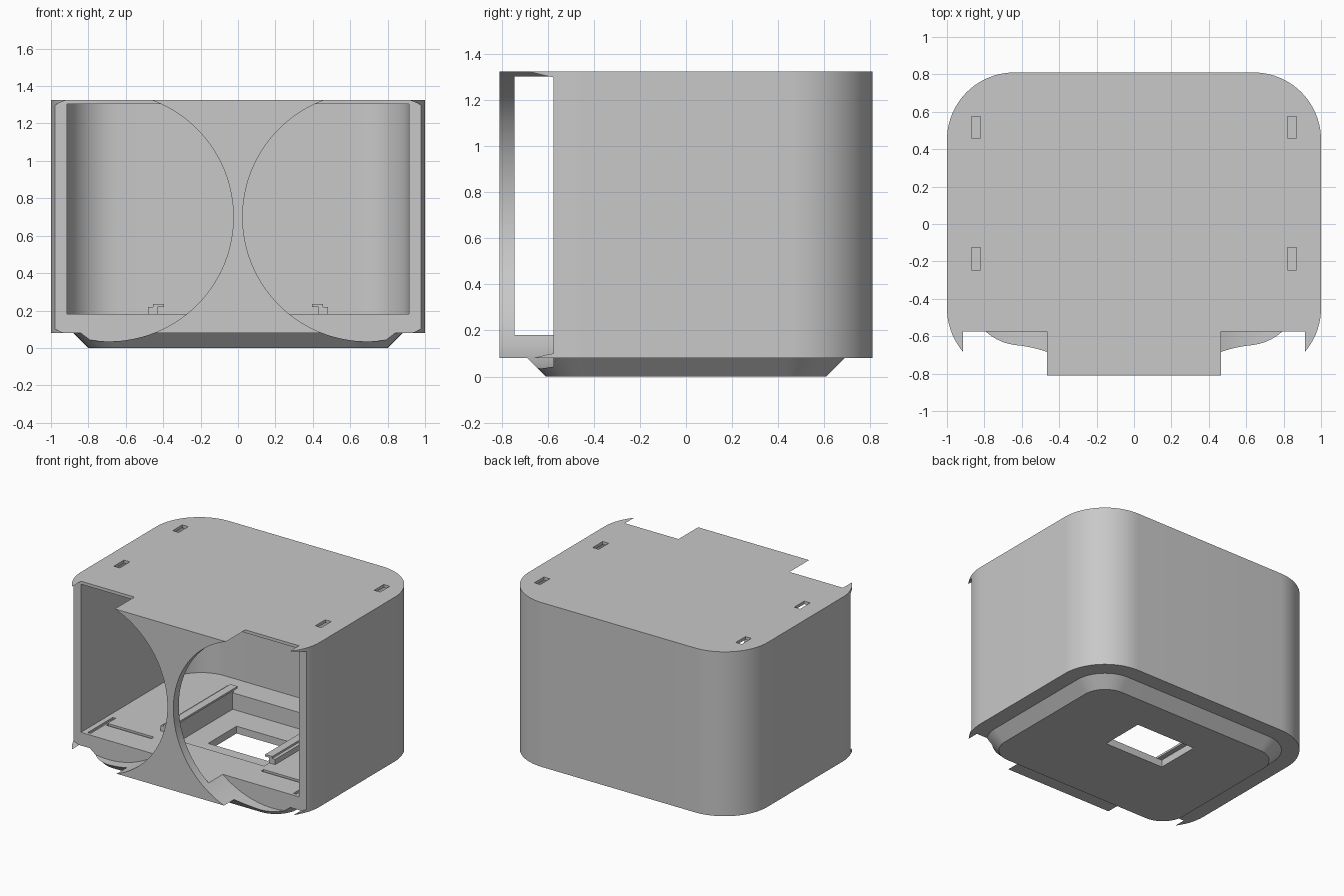
import bpy, bmesh, math
from mathutils import Matrix

cube = bpy.data.objects.get("Cube")
if cube:
    bpy.data.objects.remove(cube, do_unlink=True)

grey = bpy.data.materials.new("light_grey")
grey.use_nodes = True
GREY = (0.58, 0.58, 0.58, 1)
grey.diffuse_color = GREY
grey.node_tree.nodes["Principled BSDF"].inputs["Base Color"].default_value = GREY


def add_object(name, bm):
    bm.normal_update()
    bmesh.ops.recalc_face_normals(bm, faces=bm.faces)
    mesh = bpy.data.meshes.new(name)
    bm.to_mesh(mesh)
    bm.free()
    mesh.materials.append(grey)
    obj = bpy.data.objects.new(name, mesh)
    bpy.context.collection.objects.link(obj)
    return obj


def rounded_loft(name, rings, steps=20):
    """Stack rounded rectangles given as (z, half_x, half_y, radius)."""
    bm = bmesh.new()
    loops = []
    for z, hx, hy, r in rings:
        loop = []
        for q, (sx, sy) in enumerate(((1, 1), (-1, 1), (-1, -1), (1, -1))):
            for i in range(steps + 1):
                a = (q + i / steps) * math.pi / 2
                loop.append(bm.verts.new((sx * (hx - r) + r * math.cos(a),
                                          sy * (hy - r) + r * math.sin(a), z)))
        loops.append(loop)
    n = len(loops[0])
    for low, high in zip(loops, loops[1:]):
        for i in range(n):
            j = (i + 1) % n
            bm.faces.new((low[i], low[j], high[j], high[i]))
    bm.faces.new(loops[0][::-1])
    bm.faces.new(loops[-1])
    return add_object(name, bm)


def box(name, x, y, z):
    bm = bmesh.new()
    bmesh.ops.create_cube(bm, size=1)
    for v in bm.verts:
        v.co = [lo + (c + 0.5) * (hi - lo) for c, (lo, hi) in zip(v.co, (x, y, z))]
    return add_object(name, bm)


def mirrored_box(name, x, y, z):
    return [box("left_" + name, x, y, z),
            box("right_" + name, (-x[1], -x[0]), y, z)]


def y_cylinder(name, x, z, radius, y0, y1):
    bm = bmesh.new()
    place = Matrix.Translation((x, (y0 + y1) / 2, z)) @ Matrix.Rotation(math.pi / 2, 4, 'X')
    bmesh.ops.create_cone(bm, cap_ends=True, segments=128, radius1=radius,
                          radius2=radius, depth=y1 - y0, matrix=place)
    return add_object(name, bm)


def combine(target, other, operation):
    bpy.context.view_layer.objects.active = target
    mod = target.modifiers.new("cut", 'BOOLEAN')
    mod.operation = operation
    mod.solver = 'EXACT'
    mod.object = other
    bpy.ops.object.modifier_apply(modifier=mod.name)
    bpy.data.objects.remove(other, do_unlink=True)


# Outer housing with chamfered foot
housing = rounded_loft("housing", [(0.08, 1, 0.81, 0.36), (1.326, 1, 0.81, 0.36)])
foot = rounded_loft("foot", [(0, 0.80, 0.61, 0.18), (0.08, 0.88, 0.69, 0.25),
                             (0.14, 0.88, 0.69, 0.25)])
combine(housing, foot, 'UNION')

# Two round front cut-outs
cutters = [y_cylinder(side + "_cutout", s * 0.69, 0.70, 0.665, -1.2, -0.575)
           for side, s in (("left", 1), ("right", -1))]

# Inner cavity with square front corners, floor recess and cable opening
cutters += [
    rounded_loft("cavity", [(0.18, 0.915, 0.745, 0.28), (1.303, 0.915, 0.745, 0.28)]),
    box("cavity_front", (-0.915, 0.915), (-0.745, -0.3), (0.18, 1.303)),
    box("recess", (-0.43, 0.43), (-0.30, 0.55), (0.055, 0.25)),
    box("opening", (-0.25, 0.25), (0, 0.34), (-0.1, 0.2)),
]

# Slots through the lid and shallow floor grooves
cutters += mirrored_box("front_slot", (0.82, 0.87), (-0.245, -0.125), (1.25, 1.4))
cutters += mirrored_box("back_slot", (0.82, 0.87), (0.46, 0.575), (1.25, 1.4))
cutters += mirrored_box("cross_groove", (0.46, 0.84), (-0.38, -0.35), (0.165, 0.3))
cutters += mirrored_box("side_groove", (0.85, 0.875), (-0.55, -0.25), (0.165, 0.3))

for cutter in cutters:
    combine(housing, cutter, 'DIFFERENCE')

# Rails along the recess, each with an overhanging lip
mirrored_box("rail", (0.43, 0.48), (-0.24, 0.56), (0.175, 0.22))
mirrored_box("rail_lip", (0.395, 0.455), (-0.24, 0.56), (0.22, 0.235))

# Smooth the rounded walls, keep the edges sharp
bpy.ops.object.select_all(action='DESELECT')
housing.select_set(True)
bpy.context.view_layer.objects.active = housing
bpy.ops.object.shade_smooth_by_angle(angle=math.radians(30))
